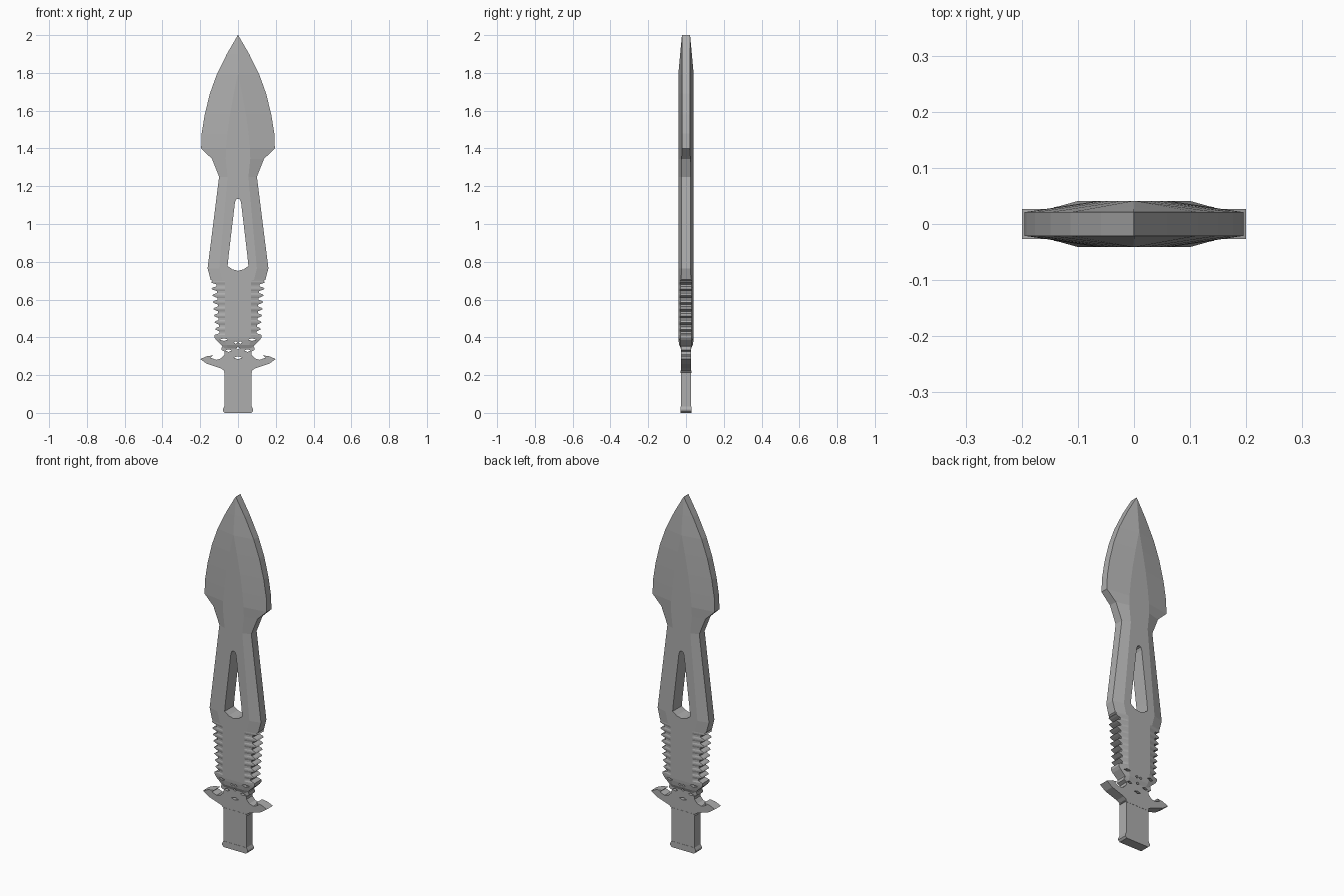
import bpy, bmesh

if "Cube" in bpy.data.objects:
    bpy.data.objects.remove(bpy.data.objects["Cube"])

# Dark steel used on every part
steel = bpy.data.materials.new("dark_steel")
steel.diffuse_color = (0.42, 0.42, 0.42, 1)
steel.use_nodes = True
steel.node_tree.nodes["Principled BSDF"].inputs["Base Color"].default_value = steel.diffuse_color


def make_object(name, bm):
    bmesh.ops.remove_doubles(bm, verts=bm.verts, dist=1e-5)
    bmesh.ops.recalc_face_normals(bm, faces=bm.faces)
    me = bpy.data.meshes.new(name)
    bm.to_mesh(me)
    bm.free()
    me.materials.append(steel)
    ob = bpy.data.objects.new(name, me)
    bpy.context.collection.objects.link(ob)
    return ob


def add_plate(bm, pts, depth):
    """Extrude an x-z outline symmetrically along y."""
    f = bm.faces.new([bm.verts.new((x, -depth, z)) for x, z in pts])
    ext = bmesh.ops.extrude_face_region(bm, geom=[f])
    for v in ext["geom"]:
        if isinstance(v, bmesh.types.BMVert):
            v.co.y = depth


def mirrored(half):
    """Close a right-hand outline (bottom to top) over x = 0."""
    return half + [(-x, z) for x, z in reversed(half) if x > 0]


def plate(name, half, depth):
    bm = bmesh.new()
    add_plate(bm, mirrored(half), depth)
    return make_object(name, bm)


def cut(ob, cutter):
    cutter.hide_render = True
    mod = ob.modifiers.new("openings", "BOOLEAN")
    mod.operation, mod.solver, mod.object = "DIFFERENCE", "EXACT", cutter
    bpy.context.view_layer.objects.active = ob
    bpy.ops.object.modifier_apply(modifier=mod.name)


# Blade: rows of (z, edge x, bevel x, edge y, bevel y) from the tip down
rows = [
    (2.00, 0.001, 0.0005, 0.021, 0.0215),
    (1.90, 0.059, 0.001, 0.021, 0.031),
    (1.79, 0.113, 0.002, 0.021, 0.041),
    (1.69, 0.149, 0.022, 0.021, 0.041),
    (1.58, 0.176, 0.042, 0.021, 0.041),
    (1.48, 0.192, 0.056, 0.021, 0.041),
    (1.40, 0.195, 0.064, 0.021, 0.041),
    (1.345, 0.138, 0.065, 0.023, 0.041),
    (1.25, 0.100, 0.055, 0.024, 0.041),
    (0.765, 0.161, 0.100, 0.024, 0.041),
    (0.705, 0.145, 0.085, 0.026, 0.041),
]
# Serrated grip edge, worked out tooth by tooth
teeth, top, bottom = 8, 0.700, 0.415
pitch = (top - bottom) / teeth
for i in range(teeth):
    z = top - i * pitch
    tip, root = 0.143 - 0.003 * i, 0.113 - 0.002 * i
    for dz, x in ((0.001, tip - 0.006), (0.008, tip), (0.014, tip - 0.012),
                  (0.020, root), (0.030, root)):
        rows.append((z - dz, x, 0.070, 0.030, 0.041))
rows += [
    (0.413, 0.125, 0.068, 0.030, 0.041),
    (0.400, 0.125, 0.068, 0.030, 0.041),
    (0.385, 0.115, 0.066, 0.030, 0.040),
    (0.360, 0.088, 0.060, 0.029, 0.036),
    (0.340, 0.070, 0.055, 0.026, 0.027),
]
bm = bmesh.new()
rings = []
for z, xo, xi, yo, yi in rows:
    ring = [(xo, -yo), (xi, -yi), (-xi, -yi), (-xo, -yo),
            (-xo, yo), (-xi, yi), (xi, yi), (xo, yo)]
    rings.append([bm.verts.new((x, y, z)) for x, y in ring])
for a, b in zip(rings, rings[1:]):
    for k in range(8):
        n = (k + 1) % 8
        bm.faces.new((a[k], a[n], b[n], b[k]))
bm.faces.new(rings[0])
bm.faces.new(rings[-1])
blade = make_object("blade", bm)

# Winged guard
guard = plate("guard", [
    (0.068, 0.220), (0.090, 0.235), (0.135, 0.250), (0.165, 0.260),
    (0.200, 0.285), (0.165, 0.300), (0.132, 0.304), (0.145, 0.292),
    (0.115, 0.281), (0.090, 0.288), (0.072, 0.308), (0.070, 0.325),
    (0.088, 0.333), (0.085, 0.352), (0.066, 0.358)], 0.027)

# Handle with a collar and a faceted pommel
plate("handle", [(0.072, 0.02), (0.072, 0.225)], 0.027)
plate("collar", [(0.066, 0.210), (0.076, 0.216), (0.066, 0.224)], 0.028)
plate("pommel", [(0.070, 0.0), (0.080, 0.010), (0.080, 0.020),
                 (0.072, 0.034)], 0.028)

# Long window in the blade
window = plate("window_cutter", [
    (0.0, 0.752), (0.030, 0.760), (0.055, 0.778), (0.050, 0.83),
    (0.016, 1.115), (0.010, 1.130), (0.0, 1.134)], 0.2)

# Small decorative piercings around the guard: (x, z, half width, half height)
bm = bmesh.new()
for x, z, w, h in ((0.075, 0.388, 0.022, 0.007), (0.050, 0.330, 0.018, 0.007),
                   (0.012, 0.372, 0.009, 0.007), (0.0, 0.342, 0.010, 0.007),
                   (0.0, 0.292, 0.022, 0.008)):
    for s in ((1, -1) if x else (1,)):
        add_plate(bm, [(s * x - w, z), (s * x, z - h),
                       (s * x + w, z), (s * x, z + h)], 0.2)
piercings = make_object("piercing_cutter", bm)

cut(blade, window)
cut(blade, piercings)
cut(guard, piercings)
for cutter in (window, piercings):
    bpy.data.objects.remove(cutter)
